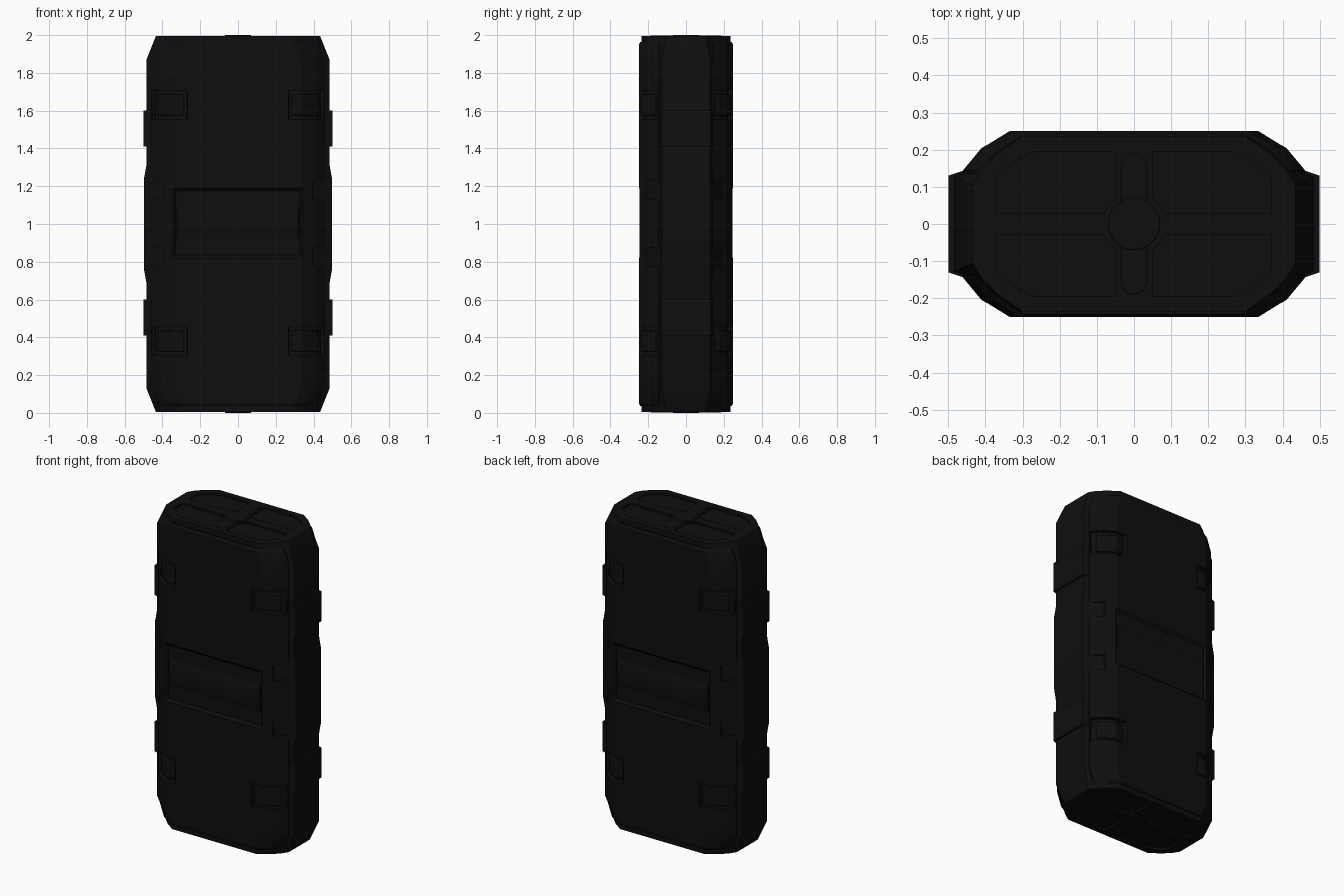
import bpy, bmesh, math

cube = bpy.data.objects.get("Cube")
if cube:
    bpy.data.objects.remove(cube)

black = bpy.data.materials.new("matte_black")
black.use_nodes = True
COLOUR = (0.0045, 0.0045, 0.0045, 1)
black.diffuse_color = COLOUR
bsdf = black.node_tree.nodes["Principled BSDF"]
bsdf.inputs["Base Color"].default_value = COLOUR
bsdf.inputs["Roughness"].default_value = 0.8


def loft(name, rings, bevel=0):
    """Closed solid through rings of equal length."""
    bm = bmesh.new()
    loops = [[bm.verts.new(p) for p in ring] for ring in rings]
    n = len(loops[0])
    for a, b in zip(loops, loops[1:]):
        for i in range(n):
            j = (i + 1) % n
            bm.faces.new((a[i], a[j], b[j], b[i]))
    bm.faces.new(loops[0])
    bm.faces.new(loops[-1])
    bmesh.ops.recalc_face_normals(bm, faces=bm.faces)
    mesh = bpy.data.meshes.new(name)
    bm.to_mesh(mesh)
    bm.free()
    mesh.materials.append(black)
    ob = bpy.data.objects.new(name, mesh)
    bpy.context.collection.objects.link(ob)
    if bevel:
        mod = ob.modifiers.new("soft_edges", "BEVEL")
        mod.width = bevel
        mod.segments = 2
    return ob


def prism(name, outline, z0, z1, bevel=0):
    return loft(name, [[(x, y, z) for x, y in outline] for z in (z0, z1)], bevel)


def quarter_mirror(pts):
    """Whole outline from its +x +y quarter."""
    back = pts + [(-x, y) for x, y in reversed(pts)]
    return back + [(-x, -y) for x, y in back]


def cut(ob, cutters):
    for c in cutters:
        mod = ob.modifiers.new("cut", "BOOLEAN")
        mod.object = c
        mod.solver = "EXACT"


def both_ends(levels):
    """Levels listed upwards from the middle, mirrored to the lower half."""
    return [(2 - z, *r) for z, *r in reversed(levels)] + levels


# Inner body with swollen middle band and tapered ends
def body_ring(z, side):
    return [(x, y, z) for x, y in quarter_mirror(
        [(side, 0.127), (side - 0.037, 0.143), (0.40, 0.195), (0.32, 0.236)])]


def end_ring(z):
    return [(x, y, z) for x, y in quarter_mirror(
        [(0.435, 0.105), (0.41, 0.145), (0.365, 0.19), (0.30, 0.236)])]


levels = both_ends([(1.24, 0.498), (1.31, 0.485), (1.87, 0.485)])
body = loft("inner_body", [end_ring(0.005)] + [body_ring(*l) for l in levels]
            + [end_ring(1.995)])

# Front and back shells
shells = {}
for label, s in (("front", -1), ("back", 1)):
    rings = []
    for z, w, d in both_ends([(1.865, 0, 0), (1.95, 0.03, 0), (1.963, 0.04, 0.008)]):
        half = [(0.45 - w, 0.11), (0.46 - w, 0.145), (0.41 - w, 0.205 - d),
                (0.395 - w, 0.213 - d), (0.335 - w, 0.25 - d)]
        outline = half + [(-x, y) for x, y in reversed(half)]
        rings.append([(x, s * y, z) for x, y in outline])
    shells[s] = loft(label + "_shell", rings)

cutters = []


def cutter(ob):
    ob.hide_render = True
    ob.hide_set(True)
    ob.display_type = "WIRE"
    cutters.append(ob)
    return ob


def rect(w, h, y):
    return [(x, y, 1.005 + z) for x, z in ((-w, -h), (w, -h), (w, h), (-w, h))]


for s, shell in shells.items():
    mine = []
    # Recessed label field with sloping walls and a raised bar
    mine.append(cutter(loft("field_cutter", [
        rect(0.325, 0.165, s * 0.2), rect(0.33, 0.168, s * 0.234),
        rect(0.35, 0.187, s * 0.251), rect(0.352, 0.189, s * 0.27)])))
    loft("label_bar", [rect(0.322, 0.085, s * 0.2), rect(0.322, 0.085, s * 0.236),
                       rect(0.318, 0.06, s * 0.244)])
    # Corner pockets with latch clips, and small side notches
    for m in (-1, 1):
        pocket = [(0.26, 0.3), (0.27, 0.226), (0.33, 0.223), (0.39, 0.187),
                  (0.437, 0.135), (0.51, 0.18), (0.51, 0.3)]
        clip = [(0.285, 0.2), (0.285, 0.236), (0.335, 0.241), (0.40, 0.2),
                (0.428, 0.168), (0.40, 0.14)]
        notch = [(0.395, 0.3), (0.396, 0.2), (0.445, 0.139), (0.53, 0.14), (0.53, 0.3)]
        for mid in (0.38, 1.63):
            mine.append(cutter(prism("pocket_cutter", [(m * x, s * y) for x, y in pocket],
                                     mid - 0.077, mid + 0.077)))
            prism("latch_clip", [(m * x, s * y) for x, y in clip],
                  mid - 0.055, mid + 0.055, 0.005)
        for mid in (0.825, 1.18):
            mine.append(cutter(prism("notch_cutter", [(m * x, s * y) for x, y in notch],
                                     mid - 0.05, mid + 0.05)))
    cut(shell, mine)
    cut(body, [c for c in mine if c.name.startswith("pocket")])

# Side grip pads
for m in (-1, 1):
    for mid in (0.505, 1.505):
        pad = [(m * 0.44, 0.145), (m * 0.462, 0.143), (m * 0.5, 0.13)]
        prism("side_pad", pad + [(x, -y) for x, y in reversed(pad)],
              mid - 0.095, mid + 0.095)

# End caps: four sunken panels, crossing ribs and a round hub
panel = [(0.05, 0.03), (0.37, 0.03), (0.37, 0.12), (0.33, 0.165), (0.27, 0.195), (0.05, 0.195)]
for label, z, up in (("top", 1.995, 1), ("bottom", 0.005, -1)):
    sunk = []
    for sx in (-1, 1):
        for sy in (-1, 1):
            sunk.append(cutter(prism("panel_cutter", [(sx * x, sy * y) for x, y in panel],
                                     z - up * 0.012, z + up * 0.05)))
    cut(body, sunk)
    hub = [(0.07 * math.cos(a), 0.07 * math.sin(a))
           for a in (math.tau * i / 32 for i in range(32))]
    prism(label + "_hub", hub, z - up * 0.03, z + up * 0.005, 0.003)
    ring = [(1.22 * x, 1.22 * y) for x, y in hub]
    prism(label + "_hub_collar", ring, z - up * 0.03, z - up * 0.004)
    arc = [(0.035 * math.cos(a), 0.155 + 0.035 * math.sin(a))
           for a in (math.pi * i / 12 for i in range(13))]
    prism(label + "_rib", arc + [(-x, -y) for x, y in arc],
          z - up * 0.03, z + up * 0.002, 0.002)

# Smooth shading with sharp creases kept
bpy.ops.object.select_all(action="DESELECT")
for ob in bpy.context.collection.objects:
    if ob.type == "MESH" and ob not in cutters:
        ob.select_set(True)
        bpy.context.view_layer.objects.active = ob
bpy.ops.object.shade_smooth_by_angle(angle=math.radians(25))
